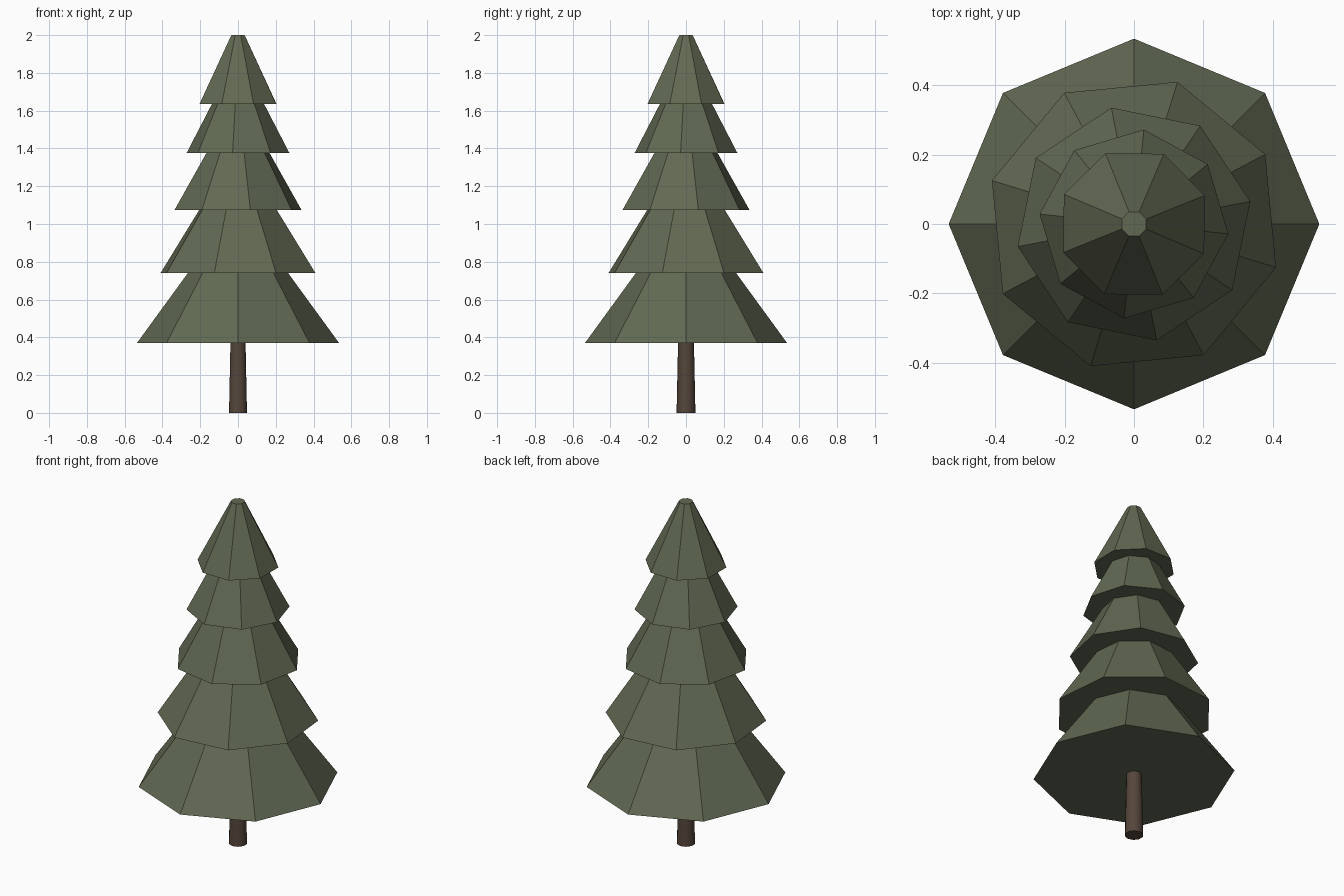
import bpy
from math import radians

if "Cube" in bpy.data.objects:
    bpy.data.objects.remove(bpy.data.objects["Cube"])


def material(name, rgb):
    m = bpy.data.materials.new(name)
    m.diffuse_color = (*rgb, 1)
    m.use_nodes = True
    m.node_tree.nodes["Principled BSDF"].inputs["Base Color"].default_value = m.diffuse_color
    return m


def frustum(name, sides, r_low, r_high, z_low, z_high, turn, mat):
    """Capped cone whose first corner points along +x before turning."""
    bpy.ops.mesh.primitive_cone_add(
        vertices=sides, radius1=r_low, radius2=r_high, depth=z_high - z_low,
        location=(0, 0, (z_low + z_high) / 2), rotation=(0, 0, radians(turn)))
    ob = bpy.context.object
    ob.name = name
    ob.data.materials.append(mat)
    return ob


needles = material("needles", (0.12, 0.14, 0.085))
bark = material("bark", (0.09, 0.06, 0.043))

# Trunk: slim tapered post reaching into the lowest tier
trunk = frustum("trunk", 10, 0.05, 0.041, 0, 0.42, 0, bark)
bpy.ops.object.shade_smooth_by_angle(angle=radians(50))

# Foliage tiers: bottom radius, top radius, bottom z, top z
tiers = [
    (0.535, 0.20, 0.37, 0.83),
    (0.429, 0.16, 0.74, 1.16),
    (0.342, 0.125, 1.075, 1.455),
    (0.274, 0.10, 1.375, 1.71),
    (0.220, 0.038, 1.635, 2.0),
]

# Each octagonal tier is twisted 28 degrees further than the one below
for i, (r_low, r_high, z_low, z_high) in enumerate(tiers):
    frustum(f"foliage_tier_{i + 1}", 8, r_low, r_high, z_low, z_high, 28 * i, needles)
